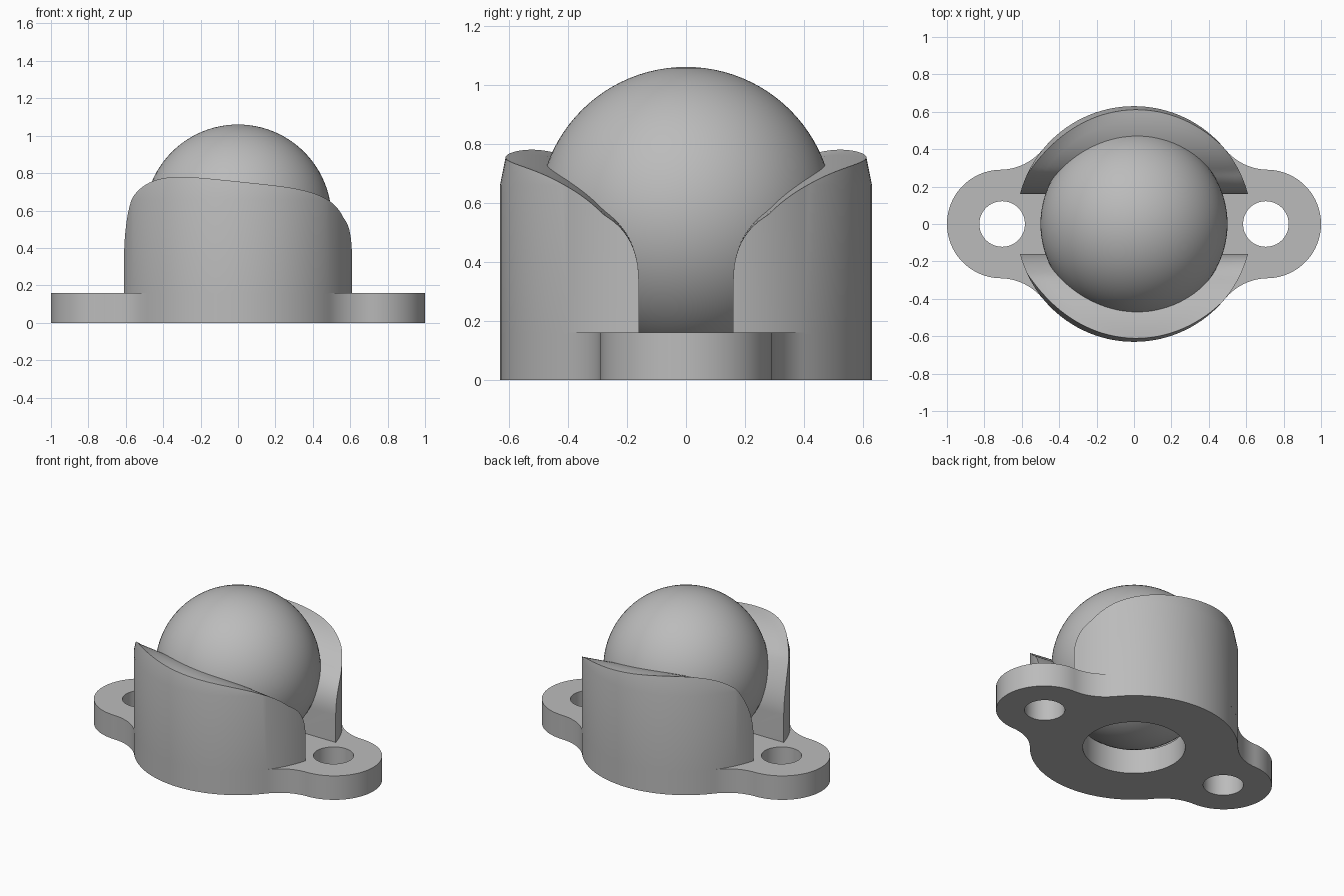
import bpy, bmesh
from math import sin, cos, asin, atan2, pi, sqrt, radians

if "Cube" in bpy.data.objects:
    bpy.data.objects.remove(bpy.data.objects["Cube"], do_unlink=True)

BODY_R, SLOT, BASE_H = 0.63, 0.16, 0.16
LOBE_X, LOBE_R, FILLET = 0.71, 0.29, 0.30
BALL_R, BALL_Z = 0.5, 0.56

grey = bpy.data.materials.new("plain grey")
grey.use_nodes = True
grey.diffuse_color = (0.5, 0.5, 0.5, 1)
grey.node_tree.nodes["Principled BSDF"].inputs["Base Color"].default_value = (0.5, 0.5, 0.5, 1)


def finish(ob, angle=35):
    ob.data.materials.clear()
    ob.data.materials.append(grey)
    bpy.ops.object.select_all(action='DESELECT')
    ob.select_set(True)
    bpy.context.view_layer.objects.active = ob
    bpy.ops.object.shade_smooth_by_angle(angle=radians(angle))


def arc(cx, cy, r, a0, a1, n):
    return [(cx + r * cos(a0 + (a1 - a0) * i / n),
             cy + r * sin(a0 + (a1 - a0) * i / n)) for i in range(n + 1)]


# Flange outline: two lobes blended into the round body by concave fillets
d1, d2 = BODY_R + FILLET, LOBE_R + FILLET
fx = (d1**2 - d2**2 + LOBE_X**2) / (2 * LOBE_X)
fy = sqrt(d1**2 - fx**2)
body_a = atan2(fy, fx)
lobe_a = atan2(fy, fx - LOBE_X)
quarter = (arc(LOBE_X, 0, LOBE_R, 0, lobe_a, 20)
           + arc(fx, fy, FILLET, lobe_a - pi, body_a - pi, 14)[1:]
           + arc(0, 0, BODY_R, body_a, pi / 2, 16)[1:])
half = quarter + [(-x, y) for x, y in reversed(quarter[:-1])]
outline = half + [(x, -y) for x, y in reversed(half[1:-1])]

# Mounting flange with two screw holes and a centre opening
curve = bpy.data.curves.new("mounting_flange", 'CURVE')
curve.dimensions = '2D'
curve.fill_mode = 'BOTH'
curve.extrude = BASE_H / 2
loops = [outline, arc(0, 0, 0.31, 0, 2 * pi, 64)[:-1]]
loops += [arc(s * 0.705, 0, 0.122, 0, 2 * pi, 40)[:-1] for s in (-1, 1)]
for pts in loops:
    sp = curve.splines.new('POLY')
    sp.points.add(len(pts) - 1)
    for p, (x, y) in zip(sp.points, pts):
        p.co = (x, y, 0, 1)
    sp.use_cyclic_u = True
flange = bpy.data.objects.new("mounting_flange", curve)
flange.location.z = BASE_H / 2
bpy.context.collection.objects.link(flange)
bpy.ops.object.select_all(action='DESELECT')
flange.select_set(True)
bpy.context.view_layer.objects.active = flange
bpy.ops.object.convert(target='MESH')
finish(bpy.context.view_layer.objects.active)


# Height of the arm's top: a rounded shoulder beside the slot, leaning in x
def top_z(x, y):
    u = min(1, max(0, (abs(y) - SLOT) / (BODY_R - SLOT)))
    return 0.34 + 0.415 * sqrt(1 - (1 - u)**2) - 0.1 * x * min(1, 4 * u)


def arm(name, side):
    bm = bmesh.new()
    n, rings = 72, []
    for i in range(n + 1):
        t = (1 - cos(pi * i / n)) / 2

        def at(r):
            a0 = asin(SLOT / r)
            a = a0 + (pi - 2 * a0) * t
            return r * cos(a), r * sin(a)

        x, y = at(BODY_R)
        zo = top_z(x, y)
        ring = [(x, y, BASE_H - 0.005), (x, y, min(zo, 0.66))]
        rim = BODY_R - 0.2 * max(0, zo - 0.66)
        for k in range(7):
            x, y = at(rim + (0.42 - rim) * k / 6)
            ring.append((x, y, zo if k == 0 else top_z(x, y)))
        ring.append((*at(0.31), BASE_H - 0.005))
        rings.append([bm.verts.new((px, side * py, pz)) for px, py, pz in ring])
    m = len(rings[0])
    for a, b in zip(rings, rings[1:]):
        for j in range(m):
            k = (j + 1) % m
            bm.faces.new((a[j], b[j], b[k], a[k]))
    bm.faces.new(rings[0])
    bm.faces.new(rings[-1])
    bmesh.ops.remove_doubles(bm, verts=bm.verts, dist=0.0001)
    bmesh.ops.recalc_face_normals(bm, faces=bm.faces)
    me = bpy.data.meshes.new(name)
    bm.to_mesh(me)
    bm.free()
    ob = bpy.data.objects.new(name, me)
    bpy.context.collection.objects.link(ob)
    finish(ob)


# Two curved arms that hold the ball, either side of the slot
arm("front_arm", -1)
arm("back_arm", 1)

# Rolling ball
bpy.ops.mesh.primitive_uv_sphere_add(segments=96, ring_count=48, radius=BALL_R,
                                     location=(0, 0, BALL_Z))
ball = bpy.context.object
ball.name = "ball"
finish(ball, 60)
